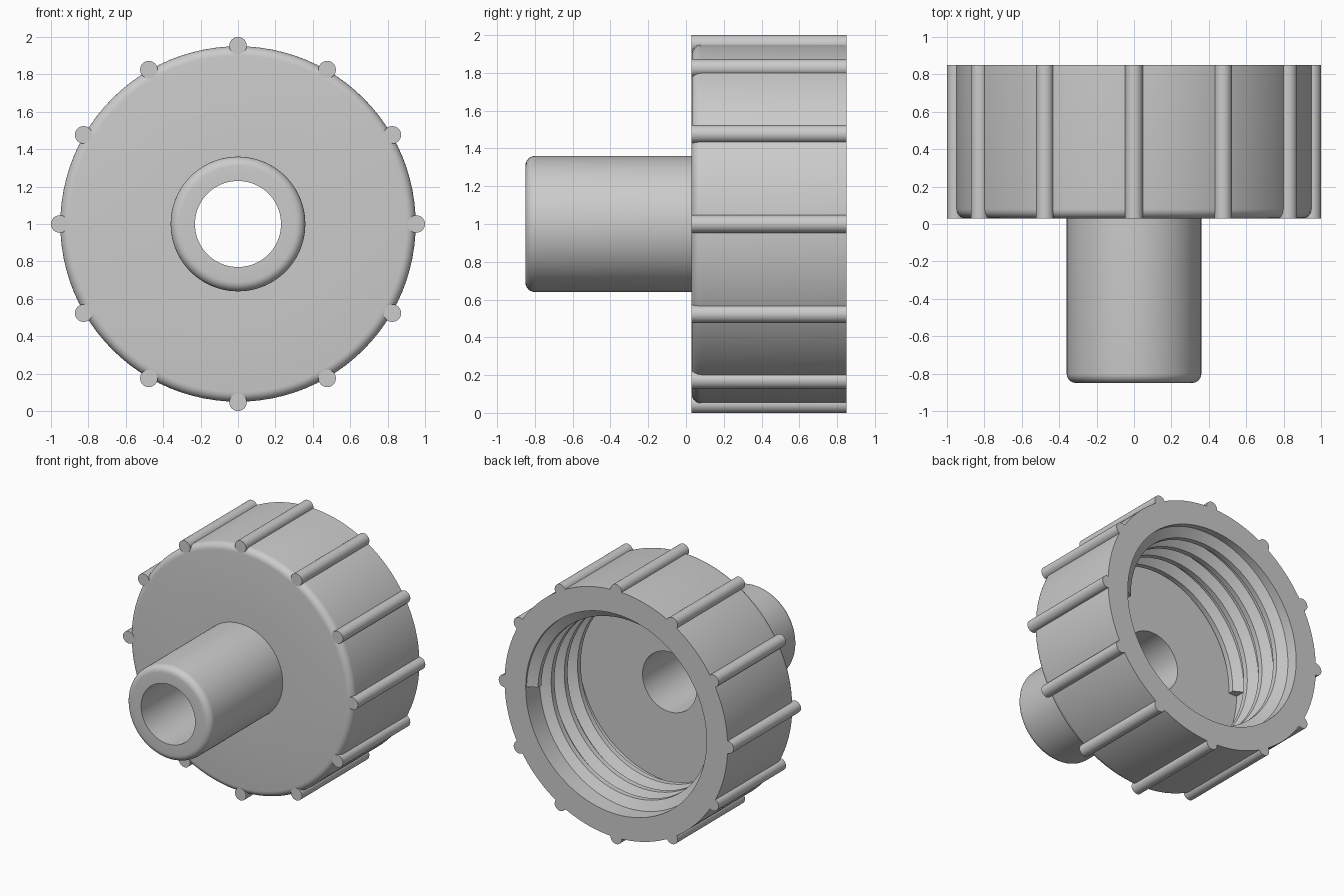
import bpy, bmesh, math
from mathutils import Vector

cube = bpy.data.objects.get("Cube")
if cube:
    bpy.data.objects.remove(cube, do_unlink=True)

GREY = (0.6, 0.6, 0.6, 1.0)
plastic = bpy.data.materials.new("grey_plastic")
plastic.use_nodes = True
plastic.diffuse_color = GREY
plastic.node_tree.nodes["Principled BSDF"].inputs["Base Color"].default_value = GREY

FRONT, BACK, FLOOR = 0.03, 0.85, 0.2      # cap depth positions along y
CAP_R, INNER_R, SPOUT_R, BORE_R = 0.95, 0.77, 0.36, 0.23
ROUND = 0.05


def polar(r, angle, y):
    """Point around the y axis, whose centre is one unit above the ground."""
    return Vector((r * math.cos(angle), y, 1 + r * math.sin(angle)))


def finish(bm, name):
    mesh = bpy.data.meshes.new(name)
    bm.to_mesh(mesh)
    bm.free()
    obj = bpy.data.objects.new(name, mesh)
    obj.data.materials.append(plastic)
    bpy.context.collection.objects.link(obj)
    bpy.ops.object.select_all(action='DESELECT')
    obj.select_set(True)
    bpy.context.view_layer.objects.active = obj
    bpy.ops.object.shade_smooth_by_angle(angle=math.radians(30))
    return obj


def rounded(r, y, steps=6):
    """Quarter-round corner from a front face to an outer wall."""
    for k in range(steps + 1):
        a = k / steps * math.pi / 2
        yield (r - ROUND + ROUND * math.sin(a), y + ROUND - ROUND * math.cos(a))


def lathe(name, profile, steps=96):
    bm = bmesh.new()
    rings = [[bm.verts.new(polar(r, j / steps * math.tau, y)) for r, y in profile]
             for j in range(steps)]
    for j in range(steps):
        a, b = rings[j], rings[(j + 1) % steps]
        for i in range(len(profile) - 1):
            bm.faces.new((a[i], a[i + 1], b[i + 1], b[i]))
    return finish(bm, name)


# Cap shell: front face, rounded edge, wall, rim and inner floor
lathe("cap_shell", [(SPOUT_R, FRONT), *rounded(CAP_R, FRONT), (CAP_R, BACK),
                    (INNER_R, BACK), (INNER_R, FLOOR), (BORE_R, FLOOR)])

# Hollow spout, whose bore opens into the cap
lathe("spout", [(BORE_R, FLOOR), (BORE_R, -BACK), *rounded(SPOUT_R, -BACK),
                (SPOUT_R, FRONT)])

# Grip ribs around the wall
RIB_R = 0.047
for n in range(12):
    bm = bmesh.new()
    centre = polar(1 - RIB_R, n * math.tau / 12, 0)
    ends = [[bm.verts.new(centre + Vector((RIB_R * math.cos(a), y, RIB_R * math.sin(a))))
             for a in (k * math.tau / 24 for k in range(24))] for y in (FRONT, BACK)]
    for k in range(24):
        m = (k + 1) % 24
        bm.faces.new((ends[0][k], ends[1][k], ends[1][m], ends[0][m]))
    bm.faces.new(ends[0])
    bm.faces.new(ends[1][::-1])
    bmesh.ops.recalc_face_normals(bm, faces=bm.faces)
    finish(bm, f"grip_rib_{n + 1}")

# Inner screw thread: a trapezoid swept along a helix
TURNS, PITCH, START = 3.5, 0.16, 0.78
section = [(INNER_R + 0.01, -0.065), (0.70, -0.02), (0.70, 0.02), (INNER_R + 0.01, 0.065)]
bm = bmesh.new()
steps = int(TURNS * 96)
rows = []
for j in range(steps + 1):
    turn = j / steps * TURNS
    rows.append([bm.verts.new(polar(r, turn * math.tau, START - turn * PITCH + dy))
                 for r, dy in section])
for a, b in zip(rows, rows[1:]):
    for i in range(4):
        k = (i + 1) % 4
        bm.faces.new((a[i], a[k], b[k], b[i]))
bm.faces.new(rows[0])
bm.faces.new(rows[-1][::-1])
bmesh.ops.recalc_face_normals(bm, faces=bm.faces)
finish(bm, "screw_thread")
